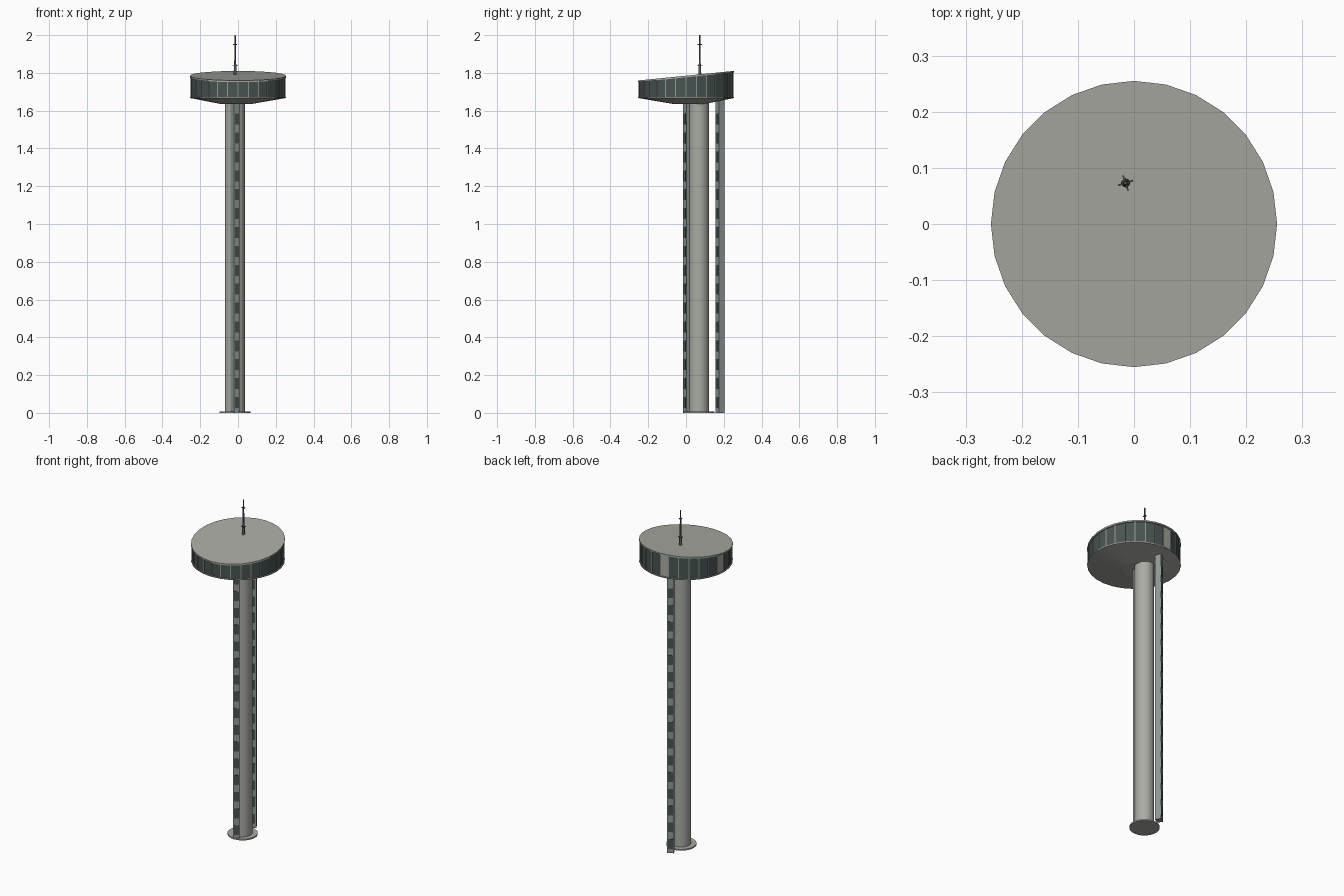
import bpy, bmesh
from math import cos, sin, pi, radians
from mathutils import Matrix, Vector

cube = bpy.data.objects.get("Cube")
if cube:
    bpy.data.objects.remove(cube, do_unlink=True)


def material(name, r, g, b):
    m = bpy.data.materials.new(name)
    m.use_nodes = True
    m.diffuse_color = (r, g, b, 1)
    m.node_tree.nodes["Principled BSDF"].inputs["Base Color"].default_value = (r, g, b, 1)
    return m


CONCRETE = material("warm grey concrete", 0.40, 0.41, 0.37)
GLASS = material("dark green glass", 0.065, 0.09, 0.083)
FRAME = material("pale green grey frame", 0.28, 0.32, 0.30)
STEEL = material("dark steel", 0.10, 0.11, 0.11)

SIDES = 28
SHAFT = Vector((-0.017, 0.068, 0))
TURN = radians(30)          # twist of stair strips and mast arms


def finish(bm, name, *mats):
    bmesh.ops.recalc_face_normals(bm, faces=bm.faces)
    mesh = bpy.data.meshes.new(name)
    bm.to_mesh(mesh)
    bm.free()
    for m in mats:
        mesh.materials.append(m)
    ob = bpy.data.objects.new(name, mesh)
    bpy.context.collection.objects.link(ob)
    return ob


def add_box(bm, centre, size, turn=0.0, index=0):
    mat = Matrix.Translation(centre) @ Matrix.Rotation(turn, 4, 'Z') @ Matrix.Diagonal((*size, 1))
    made = bmesh.ops.create_cube(bm, size=1, matrix=mat)
    for f in {f for v in made["verts"] for f in v.link_faces}:
        f.material_index = index


def roof_z(y):
    return 1.785 + 0.1 * y


def loft(name, rings, *mats, sides=SIDES):
    """Closed solid through rings of (radius, height or height rule, centre)."""
    bm = bmesh.new()
    loops = []
    for r, z, c in rings:
        loop = []
        for i in range(sides):
            a = 2 * pi * i / sides
            x, y = c[0] + r * cos(a), c[1] + r * sin(a)
            loop.append(bm.verts.new((x, y, z(y) if callable(z) else z)))
        loops.append(loop)
    for lo, hi in zip(loops, loops[1:]):
        for i in range(sides):
            j = (i + 1) % sides
            bm.faces.new((lo[i], lo[j], hi[j], hi[i]))
    bm.faces.new(loops[0][::-1])
    bm.faces.new(loops[-1])
    return finish(bm, name, *mats)


def smooth(ob):
    bpy.ops.object.select_all(action='DESELECT')
    ob.select_set(True)
    bpy.context.view_layer.objects.active = ob
    bpy.ops.object.shade_smooth_by_angle(angle=radians(35))


# Shaft and its foot
loft("foot_plate", [(0.082, 0, SHAFT), (0.082, 0.008, SHAFT)], CONCRETE)
smooth(loft("shaft", [(0.053, 0.008, SHAFT), (0.053, 1.65, SHAFT)], CONCRETE, sides=32))

# Head: shallow underside, glazed wall, slanted roof
O = (0, 0, 0)
loft("head_underside", [(0.08, 1.635, (-0.01, 0.015)), (0.254, 1.667, O), (0.254, 1.673, O)], CONCRETE)
wall = loft("head_glazing", [(0.249, 1.673, O), (0.249, lambda y: roof_z(y) - 0.008, O)], GLASS, CONCRETE)
for i in (7, 13):           # solid wall panels
    wall.data.polygons[i].material_index = 1
loft("roof", [(0.255, lambda y: roof_z(y) - 0.009, O), (0.255, roof_z, O)], CONCRETE)

# Mullions at every corner of the glazing
bm = bmesh.new()
for i in range(SIDES):
    a = 2 * pi * i / SIDES
    x, y = 0.249 * cos(a), 0.249 * sin(a)
    top = roof_z(y) - 0.006
    add_box(bm, (x, y, (1.67 + top) / 2), (0.006, 0.005, top - 1.67), a)
finish(bm, "mullions", FRAME)


# Stair strips with a ladder of windows on both wide faces
def stair_strip(name, x, y, top, width=0.038, depth=0.034):
    bm = bmesh.new()
    add_box(bm, (x, y, top / 2), (width, depth, top), TURN)
    for k in range(16):
        add_box(bm, (x, y, 0.055 + 0.1 * k), (0.026, depth + 0.003, 0.058), TURN, 1)
    finish(bm, name, FRAME, GLASS)


stair_strip("front_stair_strip", -0.014, 0.008, 1.65)
stair_strip("back_stair_strip", -0.026, 0.18, 1.665)

# Mast with crossed arms
M = (-0.015, 0.073)
smooth(loft("mast", [(0.008, 1.785, M), (0.007, 1.84, M), (0.005, 1.85, M),
                     (0.004, 1.95, M), (0.003, 2.0, M)], STEEL, sides=12))
bm = bmesh.new()
for z, span in ((1.84, 0.028), (1.95, 0.022)):
    for k in range(2):
        add_box(bm, (*M, z), (span, 0.003, 0.004), TURN - 0.2 + k * pi / 2)
finish(bm, "mast_arms", STEEL)
